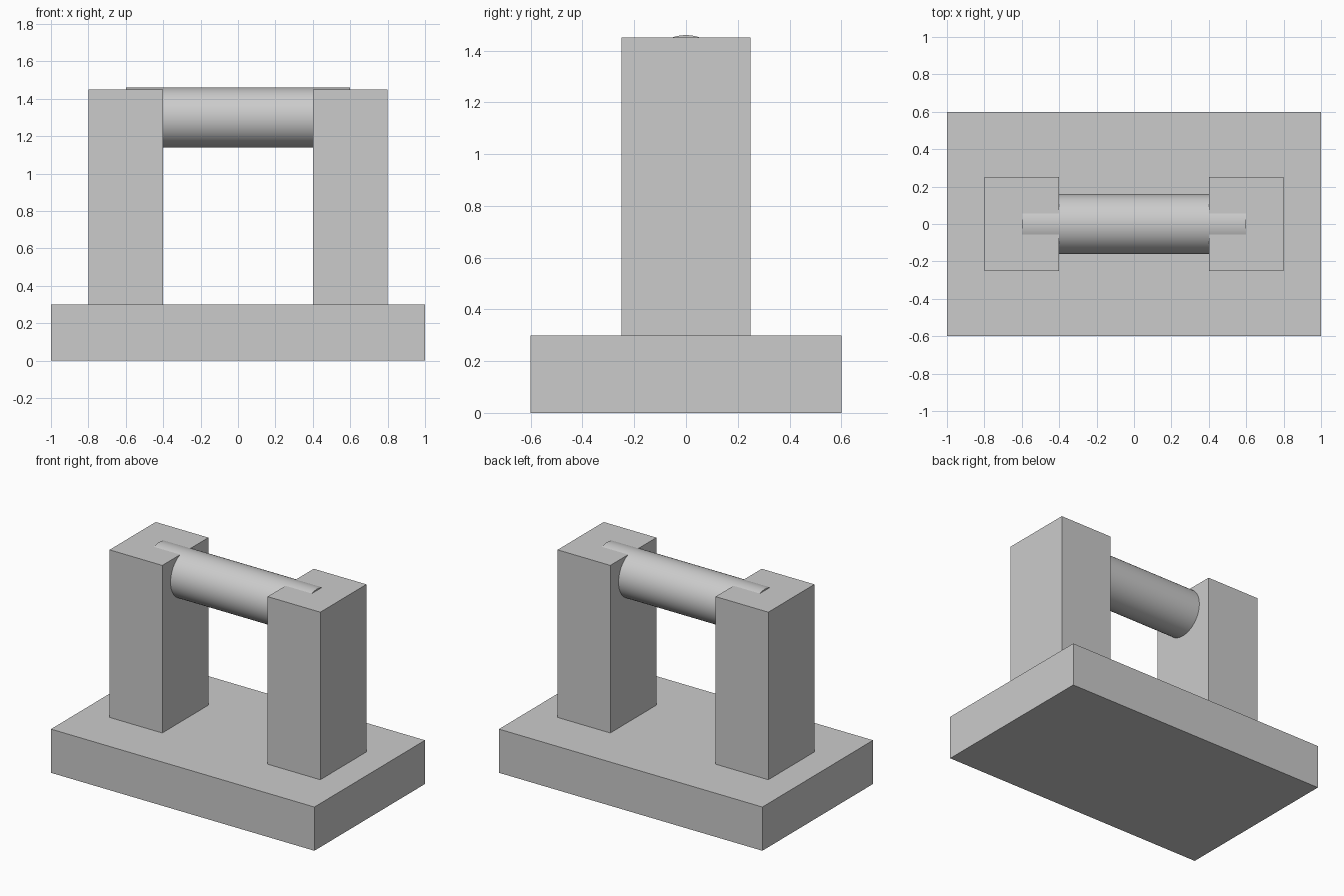
import bpy
import math

# Remove the default cube only
cube = bpy.data.objects.get("Cube")
if cube:
    bpy.data.objects.remove(cube, do_unlink=True)

# Single plain grey
grey = bpy.data.materials.new("plain grey")
grey.use_nodes = True
colour = (0.6, 0.6, 0.6, 1)
grey.diffuse_color = colour
grey.node_tree.nodes["Principled BSDF"].inputs["Base Color"].default_value = colour


def finish(name):
    obj = bpy.context.object
    obj.name = name
    obj.data.materials.append(grey)
    bpy.ops.object.transform_apply(location=False, rotation=True, scale=True)
    return obj


def block(name, size, x, bottom):
    bpy.ops.mesh.primitive_cube_add(size=1, location=(x, 0, bottom + size[2] / 2))
    bpy.context.object.scale = size
    return finish(name)


# Base slab
block("base", (2, 1.2, 0.3), 0, 0)

# Two upright posts
for side, sign in (("left", 1), ("right", -1)):
    block(side + "_post", (0.4, 0.5, 1.15), sign * 0.6, 0.3)

# Round bar, sunk into the posts and just proud of their tops
bpy.ops.mesh.primitive_cylinder_add(vertices=96, radius=0.16, depth=1.2,
                                    location=(0, 0, 1.3),
                                    rotation=(0, math.pi / 2, 0))
finish("crossbar")
bpy.ops.object.shade_smooth_by_angle(angle=math.radians(30))
